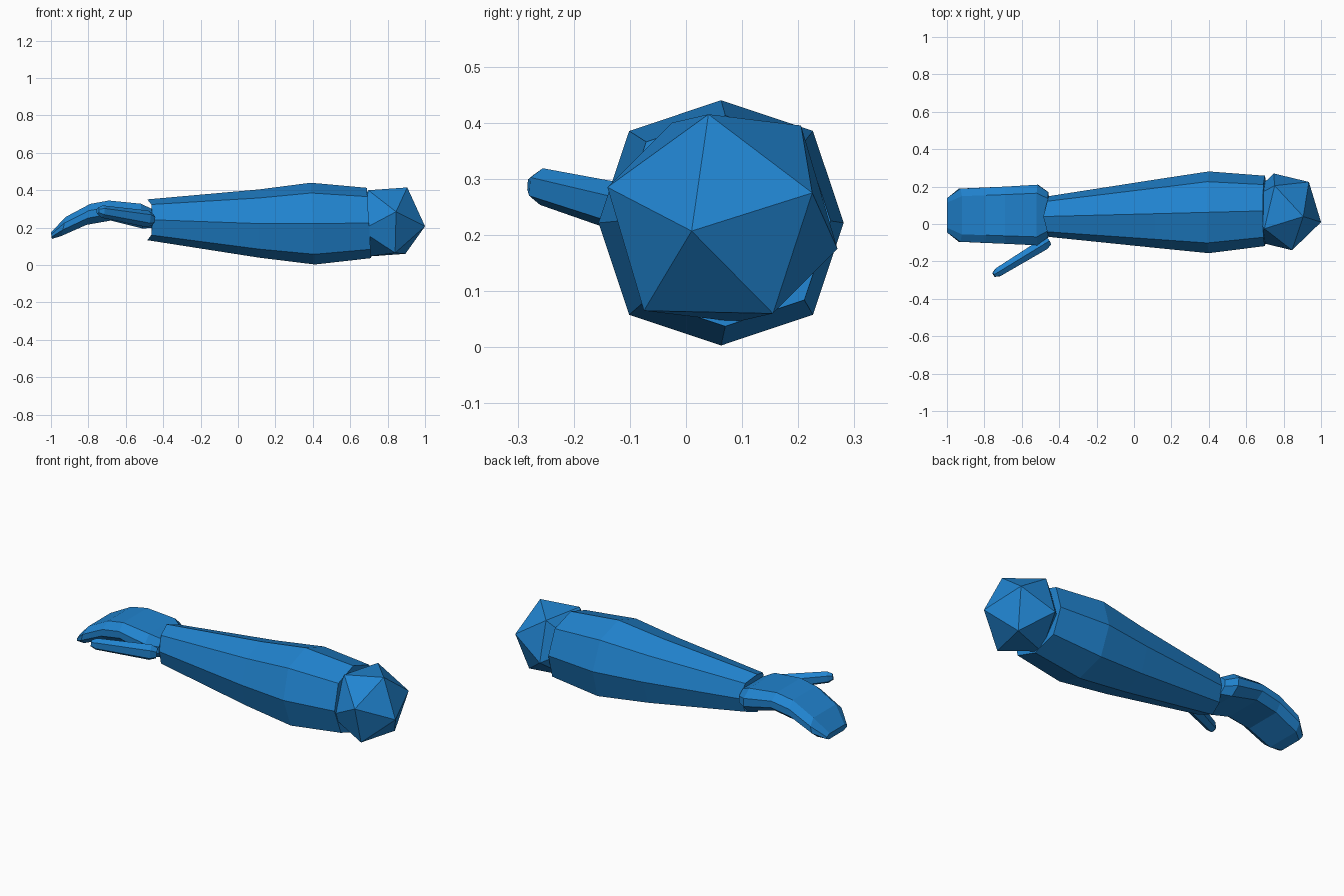
import bpy, bmesh, math
from mathutils import Vector

if "Cube" in bpy.data.objects:
    bpy.data.objects.remove(bpy.data.objects["Cube"])

blue = bpy.data.materials.new("blue")
blue.diffuse_color = (0.015, 0.23, 0.63, 1)
blue.use_nodes = True
blue.node_tree.nodes["Principled BSDF"].inputs["Base Color"].default_value = blue.diffuse_color


def finish(name, bm):
    bmesh.ops.recalc_face_normals(bm, faces=bm.faces)
    mesh = bpy.data.meshes.new(name)
    bm.to_mesh(mesh)
    bm.free()
    mesh.materials.append(blue)
    obj = bpy.data.objects.new(name, mesh)
    bpy.context.collection.objects.link(obj)
    return obj


def loft(name, rings):
    """Skin closed rings of points and cap both ends."""
    bm = bmesh.new()
    loops = [[bm.verts.new(p) for p in ring] for ring in rings]
    n = len(loops[0])
    for a, b in zip(loops, loops[1:]):
        for i in range(n):
            j = (i + 1) % n
            bm.faces.new((a[i], a[j], b[j], b[i]))
    bm.faces.new(loops[0])
    bm.faces.new(loops[-1])
    return finish(name, bm)


# forearm: eight-sided, slightly squared sections; bow sets how far the sides shift in x
def arm_ring(x, y, z, r, bow, lean):
    pts = []
    for i in range(8):
        a = i * math.pi / 4
        k = r * (1.06 if i % 2 else 1.0)
        dy, dz = k * math.sin(a), k * math.cos(a)
        pts.append((x + bow * abs(math.sin(a)) - lean * dz, y + dy, z + dz))
    return pts


loft("forearm", [arm_ring(*s) for s in (
    (-0.485, 0.04, 0.242, 0.109, 0.03, 0.0),
    (0.11, 0.055, 0.222, 0.182, 0.0, 0.0),
    (0.40, 0.0625, 0.2215, 0.2185, 0.0, 0.05),
    (0.70, 0.07, 0.225, 0.188, 0.0, 0.06))])

# elbow: icosahedron from one cap and its mirror through the centre
centre = Vector((0.796, 0.065, 0.23))
cap = [Vector(p) for p in ((1.0, 0.01, 0.207), (0.905, 0.04, 0.415), (0.935, 0.225, 0.275),
                           (0.895, 0.155, 0.06), (0.84, -0.075, 0.065), (0.845, -0.14, 0.285))]
bm = bmesh.new()
for p in cap:
    bm.verts.new(p)
    bm.verts.new(2 * centre - p)
bmesh.ops.convex_hull(bm, input=bm.verts)
finish("elbow", bm)


# hand: flat bevelled sections, each from a top point and a bottom point
def hand_ring(xt, zt, xb, zb, y, half):
    section = ((-0.72, 1.0), (0.72, 1.0), (1.0, 0.68), (1.0, 0.32),
               (0.72, 0.0), (-0.72, 0.0), (-1.0, 0.32), (-1.0, 0.68))
    return [(xb + (xt - xb) * v, y + half * u, zb + (zt - zb) * v) for u, v in section]


loft("hand", [hand_ring(*s) for s in (
    (-0.46, 0.30, -0.455, 0.20, 0.05, 0.12),
    (-0.52, 0.328, -0.51, 0.195, 0.048, 0.162),
    (-0.69, 0.345, -0.68, 0.238, 0.047, 0.153),
    (-0.79, 0.327, -0.81, 0.215, 0.047, 0.148),
    (-0.92, 0.258, -0.945, 0.155, 0.047, 0.142),
    (-1.0, 0.175, -0.995, 0.14, 0.047, 0.093))])

# thumb: six-sided tapered rod with pinched ends
root, tip = Vector((-0.455, -0.092, 0.242)), Vector((-0.75, -0.272, 0.290))
axis = (tip - root).normalized()
side = axis.cross(Vector((0, 0, 1))).normalized()
up = side.cross(axis)
loft("thumb", [[root.lerp(tip, t) + side * w * math.cos(a) + up * h * math.sin(a)
                for a in (math.pi / 6 + i * math.pi / 3 for i in range(6))]
               for t, w, h in ((0, 0.025, 0.03), (0.1, 0.036, 0.045),
                               (0.92, 0.028, 0.033), (1, 0.014, 0.018))])
